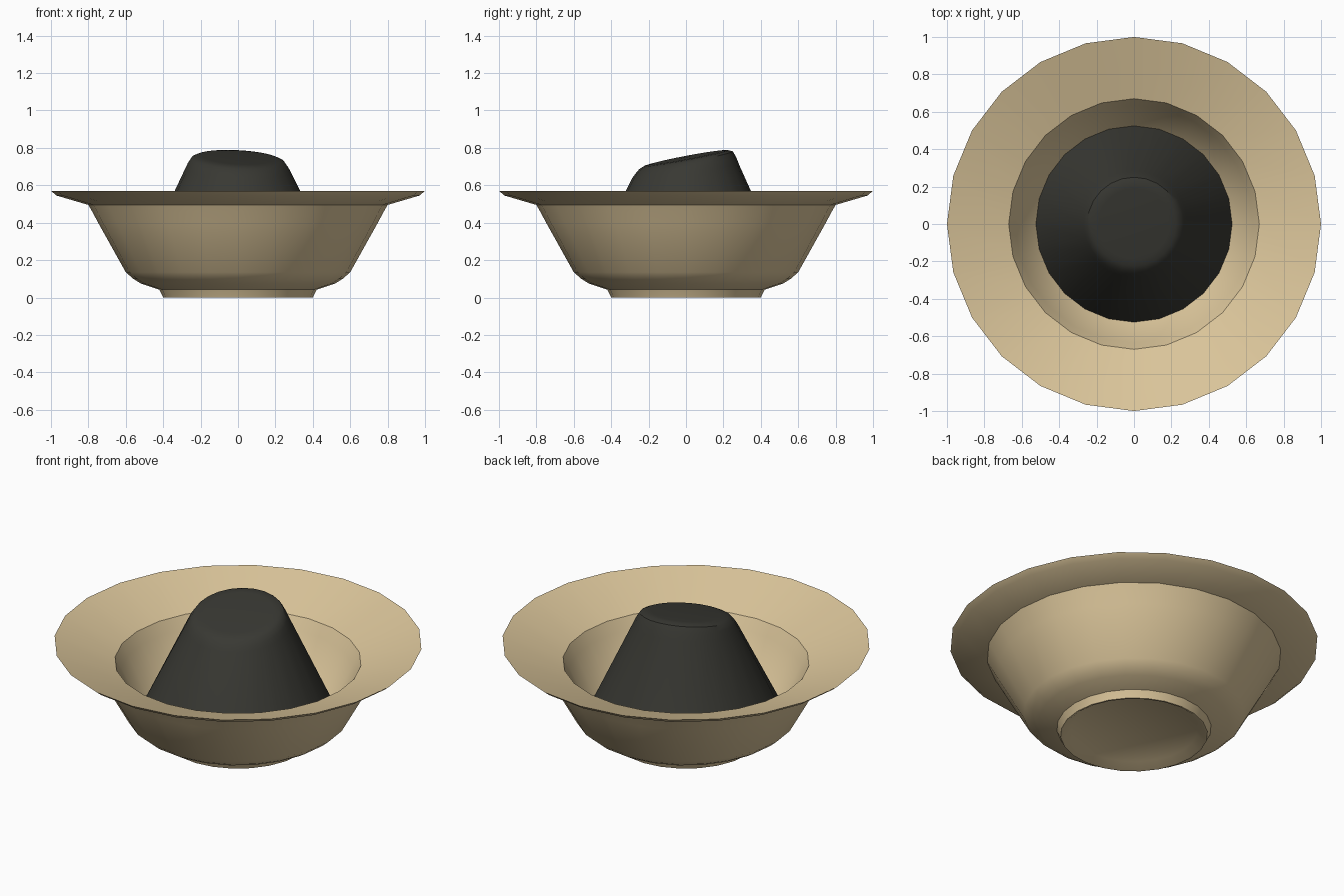
import bpy, bmesh
from math import sin, cos, tau, radians

if "Cube" in bpy.data.objects:
    bpy.data.objects.remove(bpy.data.objects["Cube"])

SIDES = 24


def lathe(name, profile, color, closed=False, lean=None):
    """Revolve (radius, z) points; lean(x, y, z, weight) shifts heights."""
    bm = bmesh.new()
    rings = []
    for p in profile:
        r, z = p[0], p[1]
        w = p[2] if len(p) > 2 else 0
        pts = [(r * cos(tau * i / SIDES), r * sin(tau * i / SIDES)) for i in range(SIDES)] if r else [(0, 0)]
        rings.append([bm.verts.new((x, y, z + (lean(x, y) * w if lean else 0))) for x, y in pts])
    for a, b in zip(rings, rings[1:]):
        for i in range(SIDES):
            j = (i + 1) % SIDES
            if len(a) == 1:
                bm.faces.new((a[0], b[j], b[i]))
            elif len(b) == 1:
                bm.faces.new((a[i], a[j], b[0]))
            else:
                bm.faces.new((a[i], a[j], b[j], b[i]))
    bmesh.ops.recalc_face_normals(bm, faces=bm.faces)
    mesh = bpy.data.meshes.new(name)
    bm.to_mesh(mesh)
    bm.free()
    obj = bpy.data.objects.new(name, mesh)
    bpy.context.collection.objects.link(obj)
    mat = bpy.data.materials.new(name + "_material")
    mat.diffuse_color = color
    mat.use_nodes = True
    mat.node_tree.nodes["Principled BSDF"].inputs["Base Color"].default_value = mat.diffuse_color
    mesh.materials.append(mat)
    bpy.ops.object.select_all(action='DESELECT')
    obj.select_set(True)
    bpy.context.view_layer.objects.active = obj
    bpy.ops.object.shade_smooth_by_angle(angle=radians(35))
    return obj


# Bowl: recessed underside, foot ring, outer wall, flared rim, inner wall, floor
lathe("bowl", [
    (0, 0.03), (0.345, 0.03), (0.39, 0.0), (0.40, 0.0), (0.405, 0.012),
    (0.42, 0.042), (0.52, 0.075), (0.56, 0.10), (0.60, 0.135),
    (0.745, 0.395), (0.78, 0.46), (0.80, 0.495), (0.97, 0.545), (1.0, 0.57),
    (0.67, 0.457), (0.635, 0.39), (0.53, 0.18), (0.48, 0.14), (0, 0.13),
], (0.72, 0.57, 0.33, 1))

# Dark cone-shaped filling with a slanted, rounded top
lathe("filling", [
    (0, 0.135), (0.50, 0.135), (0.53, 0.165), (0.515, 0.195),
    (0.285, 0.675, 0.6), (0.268, 0.708, 0.85), (0.25, 0.734, 1),
    (0.225, 0.745, 1), (0.19, 0.748, 1), (0, 0.75, 1),
], (0.04, 0.04, 0.033, 1), lean=lambda x, y: 0.19 * y - 0.05 * x)
